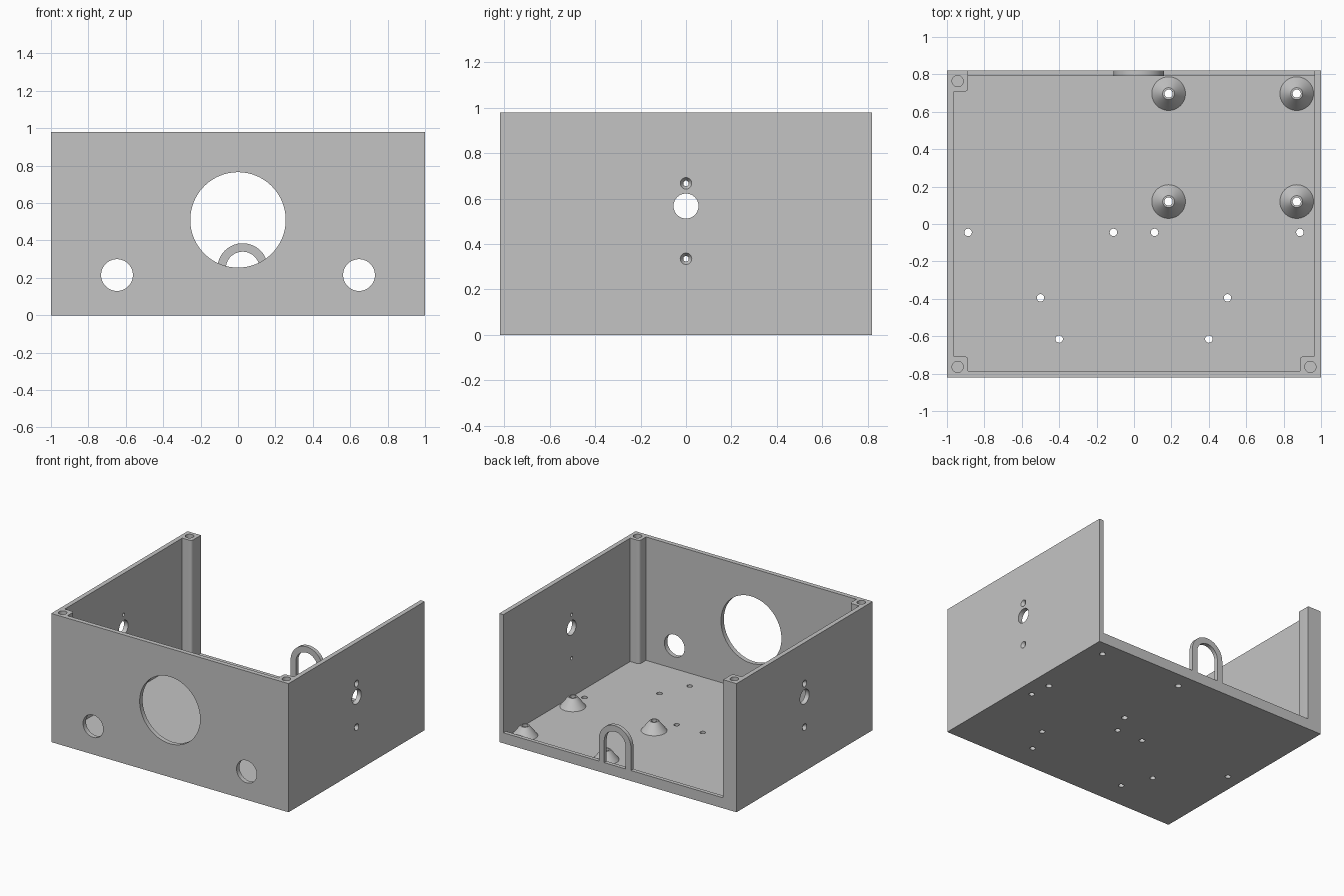
import bpy, bmesh
from math import sin, cos, pi
from mathutils import Vector, Matrix

if "Cube" in bpy.data.objects:
    bpy.data.objects.remove(bpy.data.objects["Cube"], do_unlink=True)

W, D, H = 1.0, 0.82, 0.98      # half width, half depth, height
T, FLOOR, LIP = 0.035, 0.04, 0.08
POST, FILLET = 0.113, 0.02

grey = bpy.data.materials.new("plain grey")
grey.use_nodes = True
grey.diffuse_color = (0.55, 0.55, 0.55, 1)
grey.node_tree.nodes["Principled BSDF"].inputs["Base Color"].default_value = (0.55, 0.55, 0.55, 1)


def make(name, bm):
    bmesh.ops.recalc_face_normals(bm, faces=bm.faces)
    mesh = bpy.data.meshes.new(name)
    bm.to_mesh(mesh)
    bm.free()
    mesh.materials.append(grey)
    obj = bpy.data.objects.new(name, mesh)
    bpy.context.collection.objects.link(obj)
    return obj


def prism(name, points, extrude):
    """Extrude a flat outline along a vector."""
    bm = bmesh.new()
    face = bm.faces.new([bm.verts.new(p) for p in points])
    ext = bmesh.ops.extrude_face_region(bm, geom=[face], use_keep_orig=True)
    verts = [g for g in ext["geom"] if isinstance(g, bmesh.types.BMVert)]
    bmesh.ops.translate(bm, verts=verts, vec=extrude)
    return make(name, bm)


def box(name, x0, x1, y0, y1, z0, z1):
    return prism(name, [(x0, y0, z0), (x1, y0, z0), (x1, y1, z0), (x0, y1, z0)], (0, 0, z1 - z0))


def activate(obj):
    bpy.ops.object.select_all(action="DESELECT")
    obj.select_set(True)
    bpy.context.view_layer.objects.active = obj


def drill(target, start, end, r0, r1=None, sides=32):
    """Cut a round or tapered hole between two points."""
    a, b = Vector(start), Vector(end)
    turn = (b - a).to_track_quat("Z", "Y").to_matrix().to_4x4()
    bm = bmesh.new()
    bmesh.ops.create_cone(bm, cap_ends=True, segments=sides, radius1=r0,
                          radius2=r0 if r1 is None else r1, depth=(b - a).length,
                          matrix=Matrix.Translation((a + b) / 2) @ turn)
    cutter = make("hole_cutter", bm)
    cutter.hide_render = True
    activate(target)
    mod = target.modifiers.new("hole", "BOOLEAN")
    mod.operation = "DIFFERENCE"
    mod.solver = "EXACT"
    mod.object = cutter
    bpy.ops.object.modifier_apply(modifier=mod.name)
    bpy.data.objects.remove(cutter, do_unlink=True)


def post_corner(sx, sy):
    """Inner edge of a corner post, from the side wall to the front or back."""
    px, py, r = W - POST, D - POST, FILLET
    arc = [(sx * (px + r - r * cos(t)), sy * (py + r - r * sin(t)))
           for t in (pi / 2 * (1 - i / 6) for i in range(7))]
    return [(sx * (W - T), sy * py)] + arc


# Three walls and three corner posts as one plan outline
inner_front = -D + T
plan = [(W, D), (W - T, D)]
plan += post_corner(1, -1) + [(W - POST, inner_front)]
plan += [(-W + POST, inner_front)] + post_corner(-1, -1)[::-1]
plan += post_corner(-1, 1) + [(-W + POST, D), (-W, D), (-W, -D), (W, -D)]
walls = prism("walls_and_posts", [(x, y, 0) for x, y in plan], (0, 0, H))

# Front openings
drill(walls, (0, -1, 0.51), (0, -0.6, 0.51), 0.255, sides=96)
for s in (-1, 1):
    drill(walls, (s * 0.647, -1, 0.215), (s * 0.647, -0.74, 0.215), 0.085, sides=48)

# Side openings with countersunk screw holes
for s in (-1, 1):
    drill(walls, (s * 1.1, 0, 0.567), (s * 0.9, 0, 0.567), 0.055, sides=48)
    for z in (0.335, 0.667):
        drill(walls, (s * 1.1, 0, z), (s * 0.9, 0, z), 0.012)
        drill(walls, (s * 1.001, 0, z), (s * 0.978, 0, z), 0.026, 0.011)

# Blind screw holes in the posts
for sx, sy in ((-1, -1), (1, -1), (-1, 1)):
    x, y = sx * (W - 0.057), sy * (D - 0.056)
    drill(walls, (x, y, H + 0.1), (x, y, H - 0.3), 0.03)

# Floor with mounting holes
floor = box("floor", -W + T, W - T, inner_front, D - 0.03, 0, FLOOR)
for x, y in ((0.887, -0.045), (0.11, -0.045), (0.5, -0.395), (0.4, -0.615)):
    for s in (-1, 1):
        drill(floor, (s * x, y, -0.1), (s * x, y, 0.1), 0.02)

# Conical standoffs, bored through the floor
standoffs = []
PROFILE = [(0.022, FLOOR), (0.09, FLOOR), (0.032, 0.115), (0.022, 0.115)]
for x in (0.185, 0.87):
    for y in (0.12, 0.697):
        drill(floor, (x, y, -0.1), (x, y, 0.1), 0.022)
        bm = bmesh.new()
        n = 48
        rings = [[bm.verts.new((x + r * cos(2 * pi * i / n), y + r * sin(2 * pi * i / n), z))
                  for i in range(n)] for r, z in PROFILE]
        for a, b in zip(rings, rings[1:] + rings[:1]):
            for i in range(n):
                j = (i + 1) % n
                bm.faces.new((a[i], a[j], b[j], b[i]))
        standoffs.append(make("standoff", bm))

# Low back lip
back_lip = box("back_lip", -W + POST, W - T, D - 0.03, D, 0, LIP)

# Upright loop on the lip
CX, CZ, RO, RI = 0.025, 0.25, 0.135, 0.09


def arch(r):
    return [(CX + r * cos(pi * i / 32), D - 0.03, CZ + r * sin(pi * i / 32)) for i in range(33)]


def foot(x):
    return [(CX + x, D - 0.03, LIP)]


outline = foot(RO) + arch(RO) + foot(-RO) + foot(-RI) + arch(RI)[::-1] + foot(RI)
loop = prism("cable_loop", outline, (0, 0.03, 0))

# Smooth the round surfaces, keep the edges crisp
for obj in [walls, floor, back_lip, loop] + standoffs:
    activate(obj)
    bpy.ops.object.shade_smooth_by_angle(angle=pi / 6)
